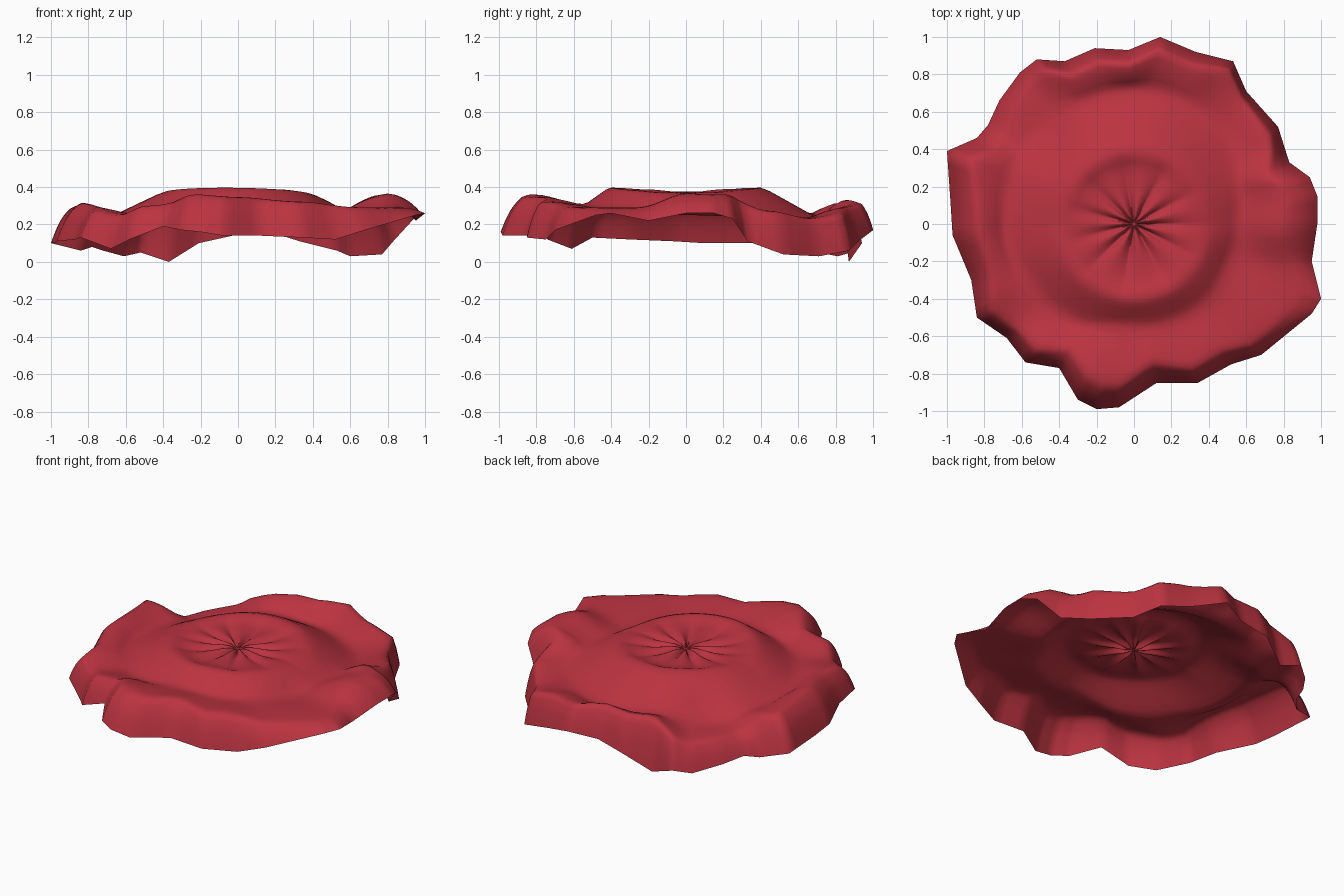
import bpy, bmesh, math
from mathutils import Vector

if "Cube" in bpy.data.objects:
    bpy.data.objects.remove(bpy.data.objects["Cube"])

# crumpled hem of the cloth: x, y, z
RIM = [(.98, 0, .26), (.98, .15, .26), (.94, .25, .23), (.83, .33, .11), (.77, .52, .04), (.60, .71, .03),
       (.53, .87, .06), (.33, .92, .11), (.14, 1.0, .17), (-.03, .93, .14), (-.21, .94, .10),
       (-.37, .87, 0), (-.52, .88, .05), (-.61, .81, .03), (-.72, .66, .06), (-.78, .53, .08),
       (-.84, .46, .06), (-1.0, .39, .10), (-.98, .10, .10), (-.97, -.06, .11), (-.87, -.30, .12),
       (-.84, -.50, .13), (-.68, -.61, .07), (-.58, -.74, .12), (-.40, -.77, .19), (-.30, -.94, .17),
       (-.20, -.99, .16), (-.08, -.98, .14), (.12, -.85, .14), (.34, -.85, .13), (.52, -.75, .12),
       (.68, -.70, .17), (.95, -.48, .25), (1.0, -.40, .26), (.95, -.20, .22)]

# outer ridge: angle, distance inside the hem, height
RIDGE = [(0, .18, .365), (15, .16, .36), (32, .07, .27), (50, .05, .23), (70, .08, .29), (90, .08, .33),
         (110, .08, .31), (128, .08, .19), (145, .10, .19), (160, .14, .30), (180, .14, .315),
         (205, .11, .29), (220, .08, .25), (235, .10, .30), (255, .15, .36), (270, .12, .345),
         (295, .09, .32), (318, .10, .29), (342, .14, .29), (360, .18, .365)]
# groove inside the ridge: angle, radius, height
GROOVE = [(0, .57, .285), (20, .60, .28), (45, .68, .235), (90, .71, .24), (112, .70, .26),
          (137, .70, .21), (160, .69, .245), (180, .68, .25), (225, .62, .265), (270, .55, .31),
          (315, .57, .29), (342, .56, .27), (360, .57, .285)]


def lookup(table, ang, col):
    for a, b in zip(table, table[1:]):
        if a[0] <= ang <= b[0]:
            t = (ang - a[0]) / (b[0] - a[0])
            t = t * t * (3 - 2 * t)
            return a[col] * (1 - t) + b[col] * t
    return table[0][col]


def smooth_profile(keys, steps):
    """Catmull-Rom through (radius, height) keys."""
    keys = [Vector(k) for k in keys]
    pts = [keys[0] * 2 - keys[1]] + keys + [keys[-1] * 2 - keys[-2]]
    out = []
    for i in range(1, len(pts) - 2):
        p0, p1, p2, p3 = pts[i - 1:i + 3]
        for s in range(steps):
            t = s / steps
            out.append(.5 * (2 * p1 + (p2 - p0) * t + (2 * p0 - 5 * p1 + 4 * p2 - p3) * t * t
                             + (3 * p1 - p0 - 3 * p2 + p3) * t ** 3))
    out.append(keys[-1])
    return out


# sheet of cloth: radial profiles swept around the pinched centre
bm = bmesh.new()
columns = []
SUB = 4
for i, a in enumerate(RIM):
    b = RIM[(i + 1) % len(RIM)]
    for s in range(SUB):
        hem = Vector(a).lerp(Vector(b), s / SUB)
        th = math.atan2(hem.y, hem.x)
        deg = math.degrees(th) % 360
        R = math.hypot(hem.x, hem.y)
        inset, zr = lookup(RIDGE, deg, 1), lookup(RIDGE, deg, 2)
        gr, gz = lookup(GROOVE, deg, 1), lookup(GROOVE, deg, 2)
        rr = R - inset
        gr = min(gr, rr - .08)
        crown = .362 + .034 * abs(math.sin(th)) - .006 * math.cos(th)
        drop = zr - hem.z
        keys = [(.02, .352), (.10, .36), (.20, .362), (.30, .37), (.40, crown),
                ((.40 + gr) / 2, crown * .5 + gz * .5), (gr, gz),
                ((gr + rr) / 2, gz * .4 + zr * .6), (rr, zr),
                (R - inset * .5, zr - drop * .28), (R - inset * .2, zr - drop * .65), (R, hem.z)]
        col = []
        for r, z in smooth_profile(keys, 3):
            # pinched folds radiating from the centre
            fade = max(0, min(1, r / .06)) * max(0, 1 - r / .40)
            z += .04 * fade * (abs(math.sin(5.5 * th + .5 * math.sin(2 * th))) - .6)
            col.append(bm.verts.new((r * math.cos(th), r * math.sin(th), max(z, 0))))
        columns.append(col)
centre = bm.verts.new((0, 0, .347))
for c, d in zip(columns, columns[1:] + columns[:1]):
    bm.faces.new((centre, c[0], d[0]))
    for k in range(len(c) - 1):
        bm.faces.new((c[k], c[k + 1], d[k + 1], d[k]))
for f in bm.faces:
    f.smooth = True

mesh = bpy.data.meshes.new("cloth_sheet")
bm.to_mesh(mesh)
bm.free()
cloth = bpy.data.objects.new("cloth_sheet", mesh)
bpy.context.collection.objects.link(cloth)

red = bpy.data.materials.new("crimson red")
red.diffuse_color = (.50, .034, .052, 1)
red.use_nodes = True
red.node_tree.nodes["Principled BSDF"].inputs["Base Color"].default_value = red.diffuse_color
mesh.materials.append(red)
